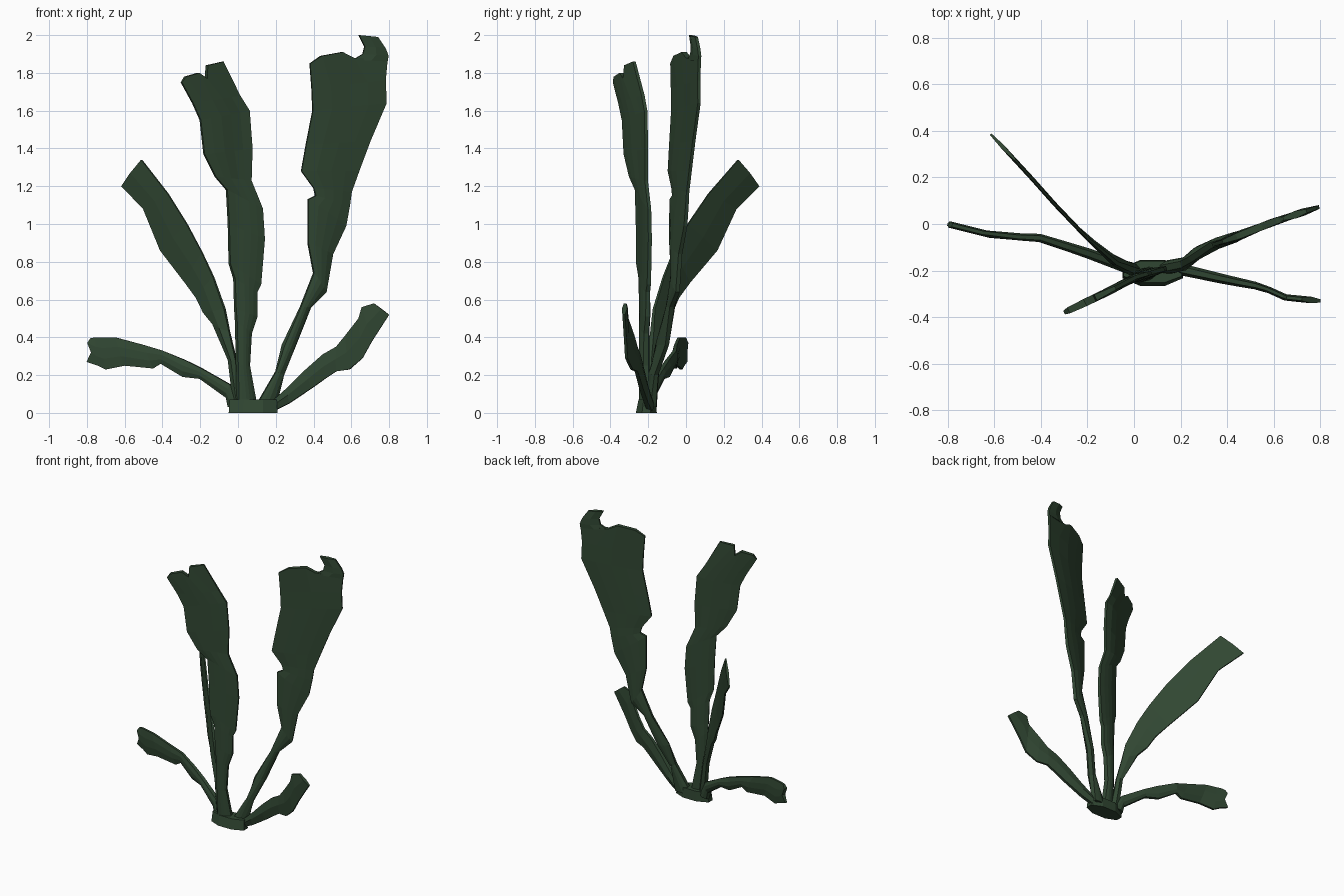
import bpy, bmesh, math
from mathutils import Vector

green = bpy.data.materials.new("dark leaf green")
green.diffuse_color = (0.030, 0.062, 0.032, 1)


def finish(name, bm):
    bmesh.ops.recalc_face_normals(bm, faces=bm.faces)
    me = bpy.data.meshes.new(name)
    bm.to_mesh(me)
    bm.free()
    me.materials.append(green)
    ob = bpy.data.objects.new(name, me)
    bpy.context.collection.objects.link(ob)


def bend(path, x):
    """Depth y and slope at x along the leaf's plan line."""
    for (x0, y0), (x1, y1) in zip(path, path[1:]):
        if x <= x1 or (x1, y1) == path[-1]:
            s = (y1 - y0) / (x1 - x0)
            return y0 + s * (x - x0), s


def ribbon(bm, rows, path, thick):
    """Thin solid strip; rows hold (x, z) points across the leaf, root to tip."""
    n, last = len(rows[0]), len(rows) - 1
    rings = []
    for i, row in enumerate(rows):
        half = thick[0] + (thick[1] - thick[0]) * min(1, 1.6 * i / last)
        front, back = [], []
        for j, (x, z) in enumerate(row):
            y, s = bend(path, x)
            u = abs(2 * j / (n - 1) - 1)
            d = Vector((-s, 1, 0)).normalized() * half * (1 - 0.5 * u * u)
            front.append(bm.verts.new(Vector((x, y, z)) - d))
            back.append(bm.verts.new(Vector((x, y, z)) + d))
        rings.append(front + back[::-1])
    m = 2 * n
    for a, b in zip(rings, rings[1:]):
        for k in range(m):
            bm.faces.new((a[k], a[(k + 1) % m], b[(k + 1) % m], b[k]))
    for r in (rings[0], rings[-1]):
        for k in range(n - 1):
            bm.faces.new((r[k], r[k + 1], r[m - 2 - k], r[m - 1 - k]))


def spread(sections, n):
    """Turn (left x, left z, right x, right z) sections into rows of n points."""
    return [[(a + (c - a) * j / (n - 1), b + (d - b) * j / (n - 1))
             for j in range(n)] for a, b, c, d in sections]


def leaf(name, sections, tip, path, thick=(0.026, 0.013), horn=None):
    bm = bmesh.new()
    ribbon(bm, spread(sections, len(tip)) + [tip], path, thick)
    if horn:
        ribbon(bm, spread(horn, 3), path, (thick[1], thick[1]))
    finish(name, bm)


# tall broad leaf on the right, with a curled horn at its tip
leaf("tall_right_leaf",
     [(0.09, 0.03, 0.20, 0.03), (0.20, 0.22, 0.235, 0.20), (0.24, 0.36, 0.30, 0.36),
      (0.33, 0.56, 0.385, 0.56), (0.40, 0.74, 0.465, 0.64), (0.37, 0.90, 0.50, 0.84),
      (0.37, 1.13, 0.57, 0.99), (0.41, 1.15, 0.59, 1.10), (0.40, 1.19, 0.60, 1.17),
      (0.335, 1.28, 0.64, 1.28), (0.36, 1.42, 0.70, 1.44), (0.395, 1.60, 0.785, 1.64),
      (0.39, 1.72, 0.78, 1.76)],
     [(0.38, 1.85), (0.44, 1.89), (0.55, 1.91), (0.61, 1.88), (0.79, 1.87)],
     [(0.05, -0.205), (0.22, -0.17), (0.30, -0.10), (0.40, -0.07), (0.60, 0.01), (0.80, 0.075)],
     (0.03, 0.016),
     [(0.61, 1.87, 0.79, 1.86), (0.66, 1.90, 0.795, 1.89),
      (0.67, 1.94, 0.78, 1.93), (0.64, 2.0, 0.74, 1.99)])

# tall centre leaf with a notched tip
leaf("tall_centre_leaf",
     [(0.00, 0.03, 0.10, 0.03), (-0.005, 0.25, 0.06, 0.25), (-0.01, 0.48, 0.07, 0.42),
      (-0.015, 0.55, 0.10, 0.51), (-0.02, 0.71, 0.10, 0.64), (-0.045, 0.79, 0.12, 0.68),
      (-0.05, 1.00, 0.14, 0.92), (-0.06, 1.18, 0.13, 1.08), (-0.12, 1.25, 0.07, 1.23),
      (-0.18, 1.37, 0.075, 1.40), (-0.20, 1.55, 0.06, 1.60), (-0.24, 1.64, 0.01, 1.68)],
     [(-0.30, 1.75), (-0.28, 1.78), (-0.21, 1.80), (-0.17, 1.77), (-0.165, 1.84), (-0.08, 1.86)],
     [(-0.30, -0.38), (-0.10, -0.285), (0.0, -0.23), (0.14, -0.19)], (0.03, 0.017))

# middle left leaf leaning back, with a square-cut tip
leaf("back_left_leaf",
     [(-0.02, 0.03, 0.03, 0.03), (-0.05, 0.28, -0.01, 0.28), (-0.13, 0.47, -0.045, 0.43),
      (-0.18, 0.53, -0.07, 0.55), (-0.22, 0.61, -0.13, 0.72), (-0.28, 0.69, -0.19, 0.85),
      (-0.41, 0.86, -0.27, 1.00), (-0.50, 1.08, -0.37, 1.16)],
     [(-0.615, 1.20), (-0.565, 1.27), (-0.51, 1.34)],
     [(-0.61, 0.38), (-0.50, 0.265), (-0.30, 0.04), (-0.20, -0.06), (-0.07, -0.17), (0.03, -0.21)],
     (0.028, 0.009))

# low left leaf
leaf("low_left_leaf",
     [(-0.05, 0.03, 0.02, 0.05), (-0.06, 0.08, -0.04, 0.15), (-0.20, 0.18, -0.19, 0.235),
      (-0.29, 0.19, -0.28, 0.28), (-0.41, 0.26, -0.40, 0.33), (-0.45, 0.235, -0.50, 0.36),
      (-0.60, 0.25, -0.65, 0.40), (-0.70, 0.23, -0.72, 0.40), (-0.74, 0.25, -0.755, 0.40)],
     [(-0.80, 0.27), (-0.775, 0.32), (-0.795, 0.37), (-0.78, 0.395)],
     [(-0.80, 0.0), (-0.60, -0.05), (-0.40, -0.06), (-0.20, -0.125), (-0.05, -0.18), (0.02, -0.20)],
     (0.028, 0.015))

# low right leaf
leaf("low_right_leaf",
     [(0.18, 0.06, 0.19, 0.01), (0.27, 0.14, 0.27, 0.05), (0.36, 0.23, 0.39, 0.13),
      (0.45, 0.31, 0.46, 0.18), (0.52, 0.35, 0.52, 0.22), (0.57, 0.41, 0.59, 0.23),
      (0.64, 0.50, 0.66, 0.29), (0.655, 0.56, 0.71, 0.38)],
     [(0.72, 0.58), (0.76, 0.55), (0.80, 0.52)],
     [(0.18, -0.19), (0.40, -0.24), (0.55, -0.27), (0.65, -0.315), (0.80, -0.33)],
     (0.026, 0.014))

# low root clump joining the leaves
bm = bmesh.new()
lower, upper = [], []
for k in range(8):
    a = math.tau * (k + 0.5) / 8
    c, s = math.cos(a), math.sin(a)
    lower.append(bm.verts.new((0.08 + 0.14 * c, -0.21 + 0.06 * s, 0)))
    upper.append(bm.verts.new((0.08 + 0.135 * c, -0.205 + 0.05 * s, 0.07)))
for k in range(8):
    bm.faces.new((lower[k], lower[(k + 1) % 8], upper[(k + 1) % 8], upper[k]))
bm.faces.new(lower)
bm.faces.new(upper)
finish("root_clump", bm)
